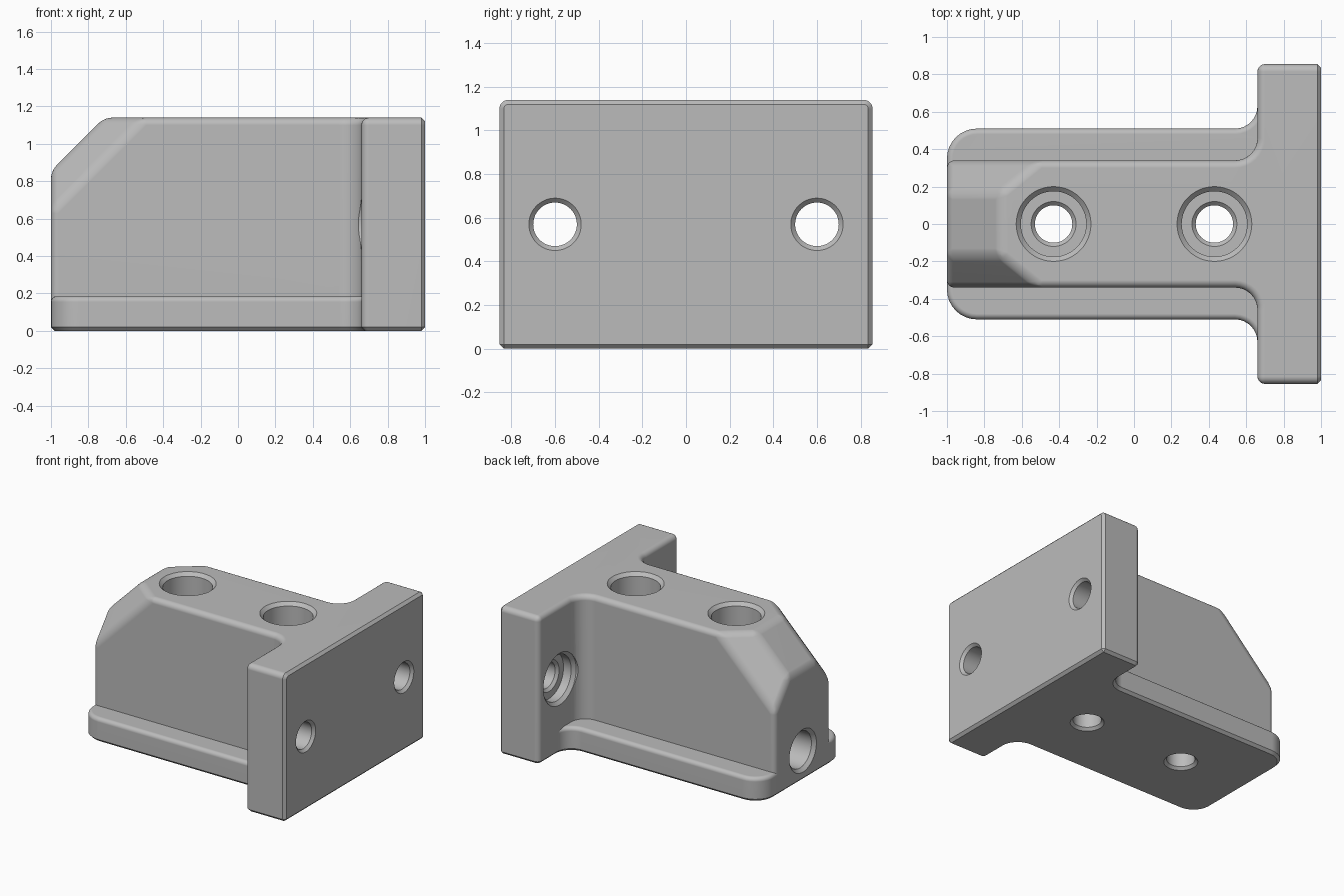
import bpy, bmesh, math
from mathutils import Vector, Matrix

if "Cube" in bpy.data.objects:
    bpy.data.objects.remove(bpy.data.objects["Cube"])

H = 1.14          # overall height


def arc(cx, cy, r, a0, a1, n=8):
    out = []
    for i in range(n + 1):
        a = math.radians(a0 + (a1 - a0) * i / n)
        out.append((cx + r * math.cos(a), cy + r * math.sin(a)))
    return out


def prism(half, h):
    """Extrude a half outline (y < 0), mirrored across y = 0, from z = 0 to h."""
    pts = half + [(x, -y) for x, y in reversed(half)]
    bm = bmesh.new()
    lo = [bm.verts.new((x, y, 0)) for x, y in pts]
    hi = [bm.verts.new((x, y, h)) for x, y in pts]
    bm.faces.new(lo[::-1])
    bm.faces.new(hi)
    n = len(pts)
    for i in range(n):
        j = (i + 1) % n
        bm.faces.new((lo[i], lo[j], hi[j], hi[i]))
    return bm


def bevel(bm, test, offset, segments):
    edges = [e for e in bm.edges
             if len(e.link_faces) == 2 and e.calc_face_angle() > 0.35 and test(e)]
    bmesh.ops.bevel(bm, geom=edges, offset=offset, segments=segments, profile=0.5,
                    affect='EDGES', clamp_overlap=False)


def all_at(e, axis, value):
    return all(abs(v.co[axis] - value) < 1e-3 for v in e.verts)


def to_object(bm, name):
    bmesh.ops.recalc_face_normals(bm, faces=bm.faces[:])
    me = bpy.data.meshes.new(name)
    bm.to_mesh(me)
    bm.free()
    ob = bpy.data.objects.new(name, me)
    bpy.context.collection.objects.link(ob)
    return ob


def revolve(bm, origin, along_x, profile, n=48):
    """Closed solid of revolution; profile = (distance along axis, radius)."""
    rings = []
    for t, r in profile:
        ring = []
        for i in range(n):
            a = 2 * math.pi * i / n
            c, s = r * math.cos(a), r * math.sin(a)
            p = Vector((t, c, s)) if along_x else Vector((c, s, t))
            ring.append(bm.verts.new(p + Vector(origin)))
        rings.append(ring)
    for a, b in zip(rings, rings[1:]):
        for i in range(n):
            j = (i + 1) % n
            bm.faces.new((a[i], a[j], b[j], b[i]))
    bm.faces.new(rings[0][::-1])
    bm.faces.new(rings[-1])


# Main T-shaped block: body and end plate joined by concave fillets
bm = prism([(-1, -0.34)] + arc(0.54, -0.46, 0.12, 90, 0)
           + [(0.66, -0.855), (1, -0.855)], H)
# Sloped nose and its two corner facets
cuts = [((-0.715, 0, H), (-1, 0, 1))]
cuts += [((-0.715, s * 0.17, H), (-1, s * 1.235, 1)) for s in (-1, 1)]
for co, no in cuts:
    bmesh.ops.bisect_plane(bm, geom=bm.verts[:] + bm.edges[:] + bm.faces[:], dist=1e-5,
                           plane_co=co, plane_no=Vector(no).normalized(), clear_outer=True)
    bmesh.ops.holes_fill(bm, edges=[e for e in bm.edges if e.is_boundary], sides=0)
bmesh.ops.recalc_face_normals(bm, faces=bm.faces[:])
# Soft upper and vertical edges, then small chamfers at the base and mounting face
bevel(bm, lambda e: not all_at(e, 2, 0) and not all_at(e, 0, 1), 0.04, 5)
bevel(bm, lambda e: all_at(e, 2, 0) or all_at(e, 0, 1), 0.02, 1)
bracket = to_object(bm, "bracket")

# Base flange with rounded corners
bm = prism(arc(-0.84, -0.35, 0.16, 180, 270) + arc(0.54, -0.63, 0.12, 90, 0)
           + [(0.72, -0.70)], 0.185)
bmesh.ops.recalc_face_normals(bm, faces=bm.faces[:])
bevel(bm, lambda e: all_at(e, 2, 0.185), 0.03, 5)
bevel(bm, lambda e: all_at(e, 2, 0), 0.02, 1)
flange = to_object(bm, "base_flange")

# Holes
bm = bmesh.new()
for x in (-0.43, 0.43):      # vertical counterbored holes
    revolve(bm, (x, 0, 0), False,
            [(-0.05, 0.12), (0, 0.12), (0.02, 0.1), (0.38, 0.1), (0.4, 0.12),
             (0.4, 0.175), (H - 0.025, 0.175), (H, 0.2), (H + 0.06, 0.2)])
for y in (-0.6, 0.6):        # end plate holes with shallow counterbores
    revolve(bm, (0, y, 0.57), True,
            [(0.56, 0.2), (0.66, 0.2), (0.685, 0.175), (0.75, 0.175), (0.75, 0.12),
             (0.77, 0.1), (0.98, 0.1), (1, 0.12), (1.05, 0.12)])
# blind hole in the nose
revolve(bm, (0, 0, 0.23), True,
        [(-1.05, 0.165), (-1, 0.165), (-0.975, 0.14), (-0.62, 0.14)])
holes = to_object(bm, "hole_cutter")
holes.hide_render = True

# Join the flange, cut the holes and bake the result
for ob, op in ((flange, 'UNION'), (holes, 'DIFFERENCE')):
    m = bracket.modifiers.new(op.title(), 'BOOLEAN')
    m.object, m.operation, m.solver = ob, op, 'EXACT'
bpy.context.view_layer.update()
dg = bpy.context.evaluated_depsgraph_get()
baked = bpy.data.meshes.new_from_object(bracket.evaluated_get(dg))
bracket.modifiers.clear()
bracket.data = baked
for ob in (flange, holes):
    bpy.data.objects.remove(ob)

# Colour and shading
grey = bpy.data.materials.new("plain grey")
grey.diffuse_color = (0.5, 0.5, 0.5, 1)
grey.use_nodes = True
grey.node_tree.nodes["Principled BSDF"].inputs["Base Color"].default_value = grey.diffuse_color
baked.materials.clear()
baked.materials.append(grey)
bpy.context.view_layer.objects.active = bracket
bracket.select_set(True)
bpy.ops.object.shade_smooth_by_angle(angle=math.radians(30))
wn = bracket.modifiers.new("FlatFaceNormals", 'WEIGHTED_NORMAL')
wn.keep_sharp = True
